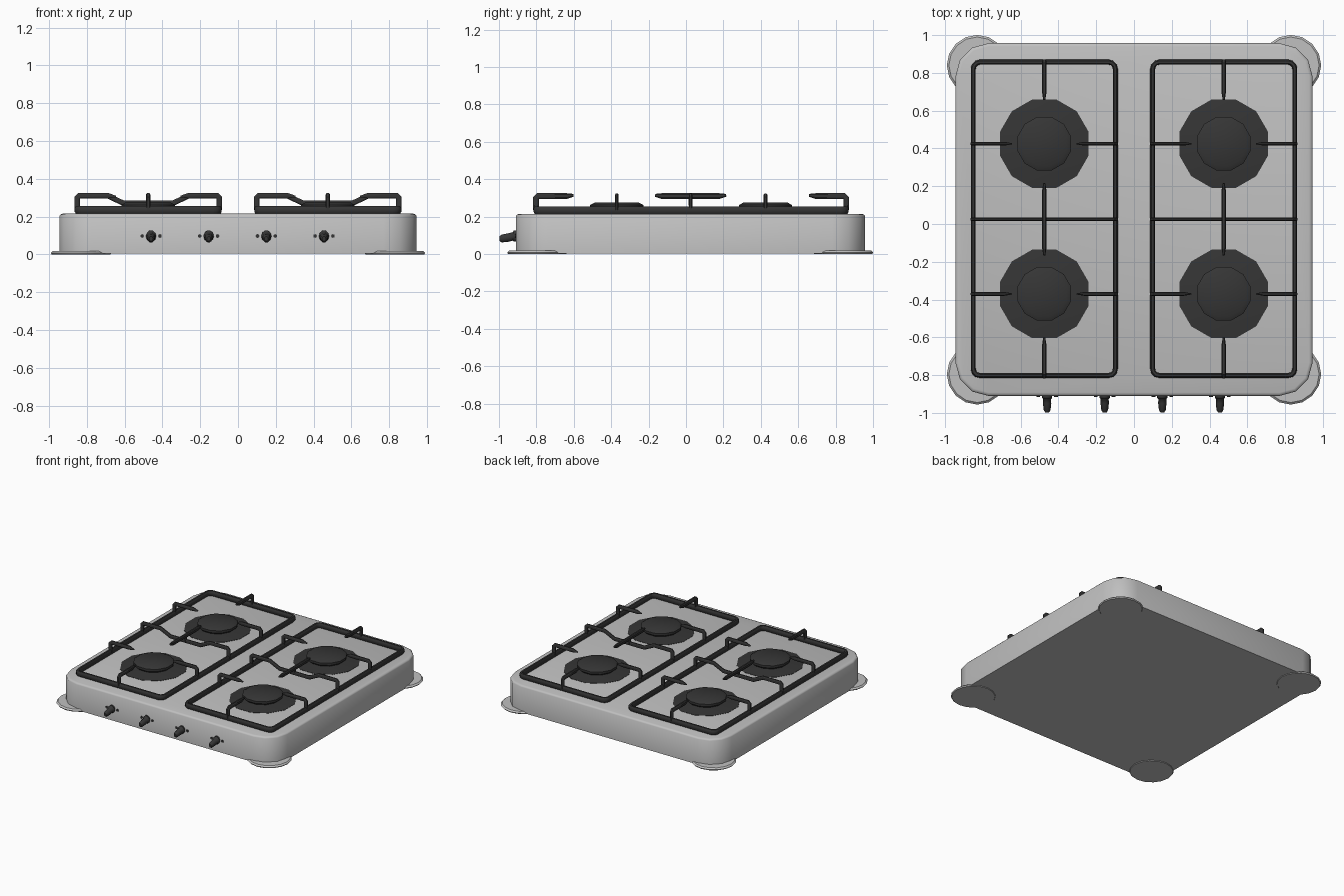
import bpy, bmesh, math
from mathutils import Vector

cube = bpy.data.objects.get("Cube")
if cube:
    bpy.data.objects.remove(cube, do_unlink=True)


def material(name, value):
    m = bpy.data.materials.new(name)
    m.use_nodes = True
    color = (value, value, value, 1)
    m.diffuse_color = color
    m.node_tree.nodes["Principled BSDF"].inputs["Base Color"].default_value = color
    return m


steel = material("light_grey_enamel", 0.53)
iron = material("dark_cast_iron", 0.036)
X, Y, Z = Vector((1, 0, 0)), Vector((0, 1, 0)), Vector((0, 0, 1))


def finish(bm, name, mat, angle=35):
    bmesh.ops.recalc_face_normals(bm, faces=bm.faces)
    mesh = bpy.data.meshes.new(name)
    bm.to_mesh(mesh)
    bm.free()
    mesh.materials.append(mat)
    ob = bpy.data.objects.new(name, mesh)
    bpy.context.collection.objects.link(ob)
    bpy.ops.object.select_all(action="DESELECT")
    ob.select_set(True)
    bpy.context.view_layer.objects.active = ob
    bpy.ops.object.shade_smooth_by_angle(angle=math.radians(angle))
    return ob


def loft(bm, rings, closed=False):
    """Skin a list of vertex-position rings, capping the ends unless closed."""
    rows = [[bm.verts.new(p) for p in ring] for ring in rings]
    n = len(rows[0])
    pairs = list(zip(rows, rows[1:]))
    if closed:
        pairs.append((rows[-1], rows[0]))
    else:
        bm.faces.new(rows[0])
        bm.faces.new(rows[-1])
    for a, b in pairs:
        for i in range(n):
            j = (i + 1) % n
            bm.faces.new((a[i], a[j], b[j], b[i]))


def sweep(bm, path, normal, thick, height, closed=False, tip=1.0):
    """Run an eight-sided bar along a path lying in the plane of the normal."""
    pts = [Vector(p) for p in path]
    n, rings = len(pts), []
    for i, p in enumerate(pts):
        before = pts[i - 1] if i or closed else p
        after = pts[(i + 1) % n] if i < n - 1 or closed else p
        d1, d2 = (p - before).normalized(), (after - p).normalized()
        tangent = (d1 + d2).normalized()
        mitre = 1 / max(0.5, tangent.dot(d2 if d2.length else d1))
        side = normal.cross(tangent).normalized()
        s = tip if i == n - 1 else 1
        rings.append([p + normal * (c * thick / 2 * s) + side * (d * height / 2 * s * mitre)
                      for c, d in ((1, .5), (.5, 1), (-.5, 1), (-1, .5),
                                   (-1, -.5), (-.5, -1), (.5, -1), (1, -.5))])
    loft(bm, rings, closed)


def rounded_rect(x0, x1, y0, y1, r, z, steps):
    out = []
    for k, (cx, cy) in enumerate(((x1 - r, y1 - r), (x0 + r, y1 - r),
                                  (x0 + r, y0 + r), (x1 - r, y0 + r))):
        for i in range(steps + 1):
            a = math.pi / 2 * (k + i / steps)
            out.append(Vector((cx + r * math.cos(a), cy + r * math.sin(a), z)))
    return out


def lathe(bm, x, y, profile, sides, turn=0.5):
    rings = []
    for r, z in profile:
        angles = [math.tau * (i + turn) / sides for i in range(sides)]
        rings.append([Vector((x + r * math.cos(a), y + r * math.sin(a), z)) for a in angles])
    loft(bm, rings)


# Body: a rounded box with a narrow eased top edge
bm = bmesh.new()
loft(bm, [rounded_rect(-.945 + i, .945 - i, -.91 + i, .957 - i, .175 - i, z, 3)
          for i, z in ((0, .004), (0, .203), (.006, .211), (.018, .215))])
finish(bm, "hob_body", steel, 40)

# Corner feet: thin tapered discs
for sx, side in ((1, "left"), (-1, "right")):
    for y, end in ((.84, "back"), (-.795, "front")):
        bm = bmesh.new()
        lathe(bm, sx * .83, y, ((.155, 0), (.161, .008), (.15, .018)), 16, 0)
        finish(bm, f"foot_{end}_{side}", steel)

BURNERS_Y = (.425, -.37)
MID = .025

for sx, side in ((1, "left"), (-1, "right")):
    cx = sx * .475
    x0, x1 = cx - .376, cx + .376

    # Burners: shallow bowl with a raised cap
    for y, end in zip(BURNERS_Y, ("back", "front")):
        bm = bmesh.new()
        lathe(bm, cx, y, ((.243, .212), (.243, .217), (.12, .232)), 12)
        finish(bm, f"burner_bowl_{end}_{side}", iron)
        bm = bmesh.new()
        lathe(bm, cx, y, ((.125, .225), (.147, .245), (.147, .262), (.122, .275)), 12)
        finish(bm, f"burner_cap_{end}_{side}", iron)

    # Grate frame
    bm = bmesh.new()
    sweep(bm, rounded_rect(x0, x1, -.802, .857, .035, .235, 3), Z, .04, .026, closed=True)
    finish(bm, f"grate_frame_{side}", iron)

    # Grate fingers: rise from the frame, then reach toward each burner
    bm = bmesh.new()
    for y in BURNERS_Y:
        for start, d in ((x0, 1), (x1, -1)):
            sweep(bm, [(start, y, .235), (start, y, .298), (start + d * .012, y, .31),
                       (start + d * .165, y, .31), (start + d * .205, y, .306)],
                  Y, .02, .028, tip=.3)
    for start, d in ((-.802, 1), (.857, -1)):
        sweep(bm, [(cx, start, .235), (cx, start, .298), (cx, start + d * .012, .31),
                   (cx, start + d * .165, .31), (cx, start + d * .2, .314)],
              X, .022, .03, tip=.5)
    finish(bm, f"grate_fingers_{side}", iron)

    # Middle crossbar dips in the centre and carries a lengthwise bar on a post
    bm = bmesh.new()
    half = [(.376, .235), (.376, .298), (.364, .31), (.215, .31), (.13, .27)]
    path = [(cx - u, MID, z) for u, z in half] + [(cx + u, MID, z) for u, z in reversed(half)]
    sweep(bm, path, Y, .02, .028)
    sweep(bm, [(cx, MID, .26), (cx, MID, .31)], X, .022, .022)
    for d in (1, -1):
        sweep(bm, [(cx, MID, .31), (cx, MID + d * .155, .31), (cx, MID + d * .19, .314)],
              X, .022, .03, tip=.5)
    finish(bm, f"grate_crossbar_{side}", iron)

# Control knobs: drooping handles with a small marker on each side
for i in range(4):
    x = -.46 + i * .305
    bm = bmesh.new()
    rings = []
    for y, z, rx, rz in ((-.9, .097, .027, .031), (-.921, .096, .027, .031),
                         (-.926, .094, .021, .024), (-.95, .088, .022, .024),
                         (-.985, .083, .018, .022), (-.998, .082, .01, .013)):
        rings.append([Vector((x + rx * math.cos(a), y, z + rz * math.sin(a)))
                      for a in (math.tau * k / 10 for k in range(10))])
    loft(bm, rings)
    finish(bm, f"control_knob_{i + 1}", iron, 50)
    for d, label in ((1, "left"), (-1, "right")):
        bm = bmesh.new()
        loft(bm, [[Vector((x + d * .047 + .01 * math.cos(a), y, .097 + .01 * math.sin(a)))
                   for a in (math.tau * k / 8 for k in range(8))] for y in (-.905, -.915)])
        finish(bm, f"knob_marker_{i + 1}_{label}", iron)
